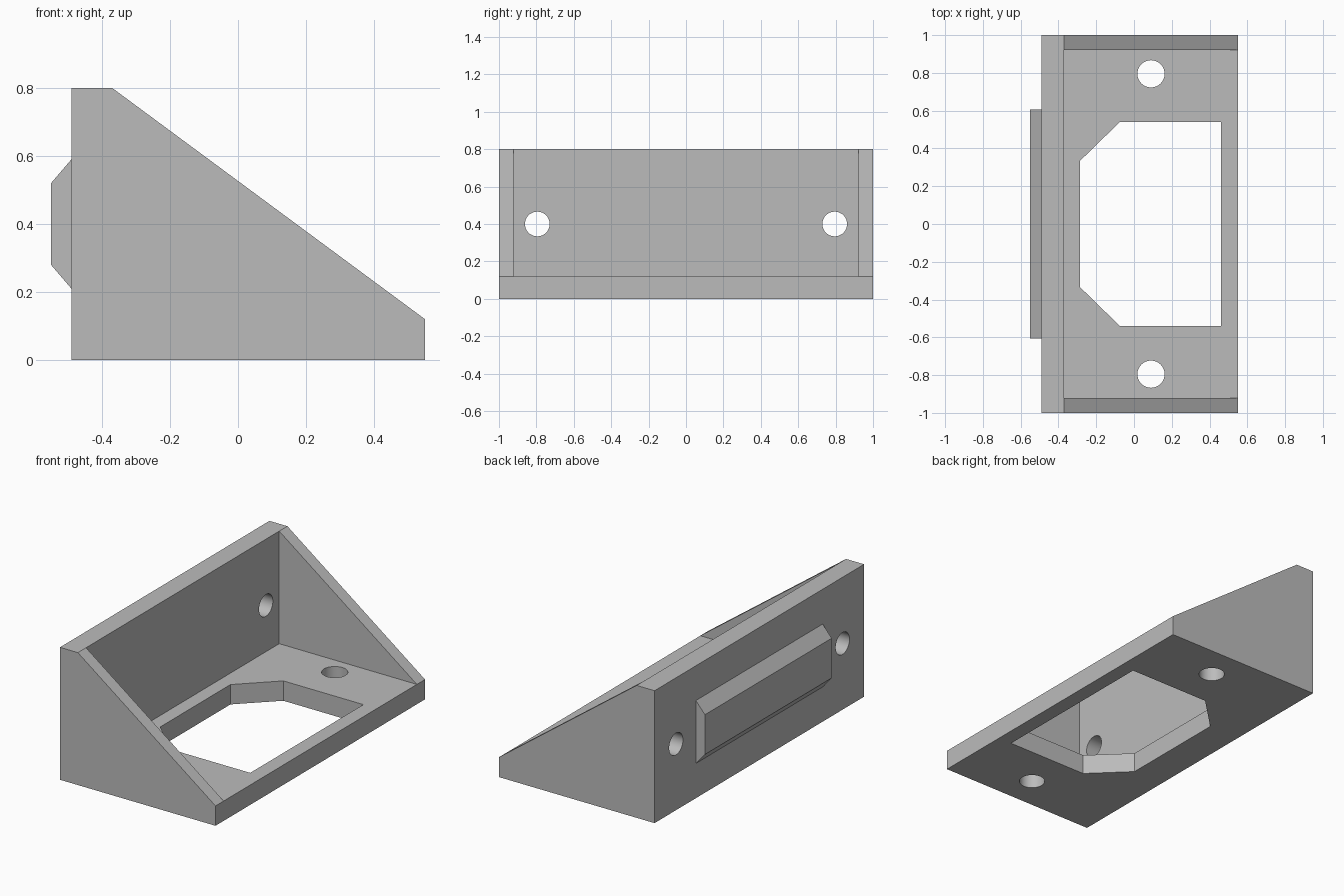
import bpy
import bmesh
from mathutils import Vector

if "Cube" in bpy.data.objects:
    bpy.data.objects.remove(bpy.data.objects["Cube"], do_unlink=True)

grey = bpy.data.materials.new("plain grey")
grey.use_nodes = True
grey.diffuse_color = (0.5, 0.5, 0.5, 1)
grey.node_tree.nodes["Principled BSDF"].inputs["Base Color"].default_value = (0.5, 0.5, 0.5, 1)


def prism(name, points, sweep):
    """Extrude a flat outline of 3D points along a vector."""
    bm = bmesh.new()
    face = bm.faces.new([bm.verts.new(p) for p in points])
    top = bmesh.ops.extrude_face_region(bm, geom=[face])["geom"]
    bmesh.ops.translate(bm, vec=Vector(sweep),
                        verts=[v for v in top if isinstance(v, bmesh.types.BMVert)])
    bmesh.ops.recalc_face_normals(bm, faces=bm.faces)
    mesh = bpy.data.meshes.new(name)
    bm.to_mesh(mesh)
    bm.free()
    mesh.materials.append(grey)
    obj = bpy.data.objects.new(name, mesh)
    bpy.context.collection.objects.link(obj)
    return obj


def side_prism(name, profile, half_width):
    return prism(name, [(x, -half_width, z) for x, z in profile], (0, 2 * half_width, 0))


def drill(name, radius, location, turn):
    bpy.ops.mesh.primitive_cylinder_add(vertices=48, radius=radius, depth=0.3,
                                        location=location, rotation=(0, turn, 0))
    obj = bpy.context.object
    obj.name = name
    obj.data.materials.append(grey)
    return obj


def cut(body, cutter):
    cutter.hide_render = True
    mod = body.modifiers.new("cut", "BOOLEAN")
    mod.operation = "DIFFERENCE"
    mod.solver = "EXACT"
    mod.object = cutter
    bpy.ops.object.select_all(action="DESELECT")
    bpy.context.view_layer.objects.active = body
    body.select_set(True)
    bpy.ops.object.modifier_apply(modifier=mod.name)
    bpy.data.objects.remove(cutter, do_unlink=True)


# Wedge body with sloping gussets
back, wall, front = -0.49, -0.37, 0.55
floor, height = 0.12, 0.8
bracket = side_prism("bracket", [(back, 0), (front, 0), (front, floor),
                                 (wall, height), (back, height)], 1.0)

# Hollow between the two gussets
cut(bracket, side_prism("pocket_cutter", [(wall, floor), (1, floor), (1, 1), (wall, 1)], 0.922))

# Chamfered opening through the floor
outline = [(0.46, -0.54), (0.46, 0.54), (-0.075, 0.54),
           (-0.285, 0.335), (-0.285, -0.335), (-0.075, -0.54)]
cut(bracket, prism("opening_cutter", [(x, y, -0.1) for x, y in outline], (0, 0, 0.3)))

# Screw holes through floor and wall
for y in (-0.795, 0.795):
    cut(bracket, drill("floor_hole_cutter", 0.072, (0.09, y, 0.06), 0))
    cut(bracket, drill("wall_hole_cutter", 0.066, (-0.43, y, 0.4), 1.570796))

# Bevelled locating rib on the outside of the wall
side_prism("locating_rib", [(back, 0.21), (back, 0.59), (-0.55, 0.52), (-0.55, 0.28)], 0.605)

# Round hole walls shade smooth, all corners stay sharp
bpy.ops.object.select_all(action="DESELECT")
bpy.context.view_layer.objects.active = bracket
bracket.select_set(True)
bpy.ops.object.shade_smooth_by_angle(angle=0.5)
